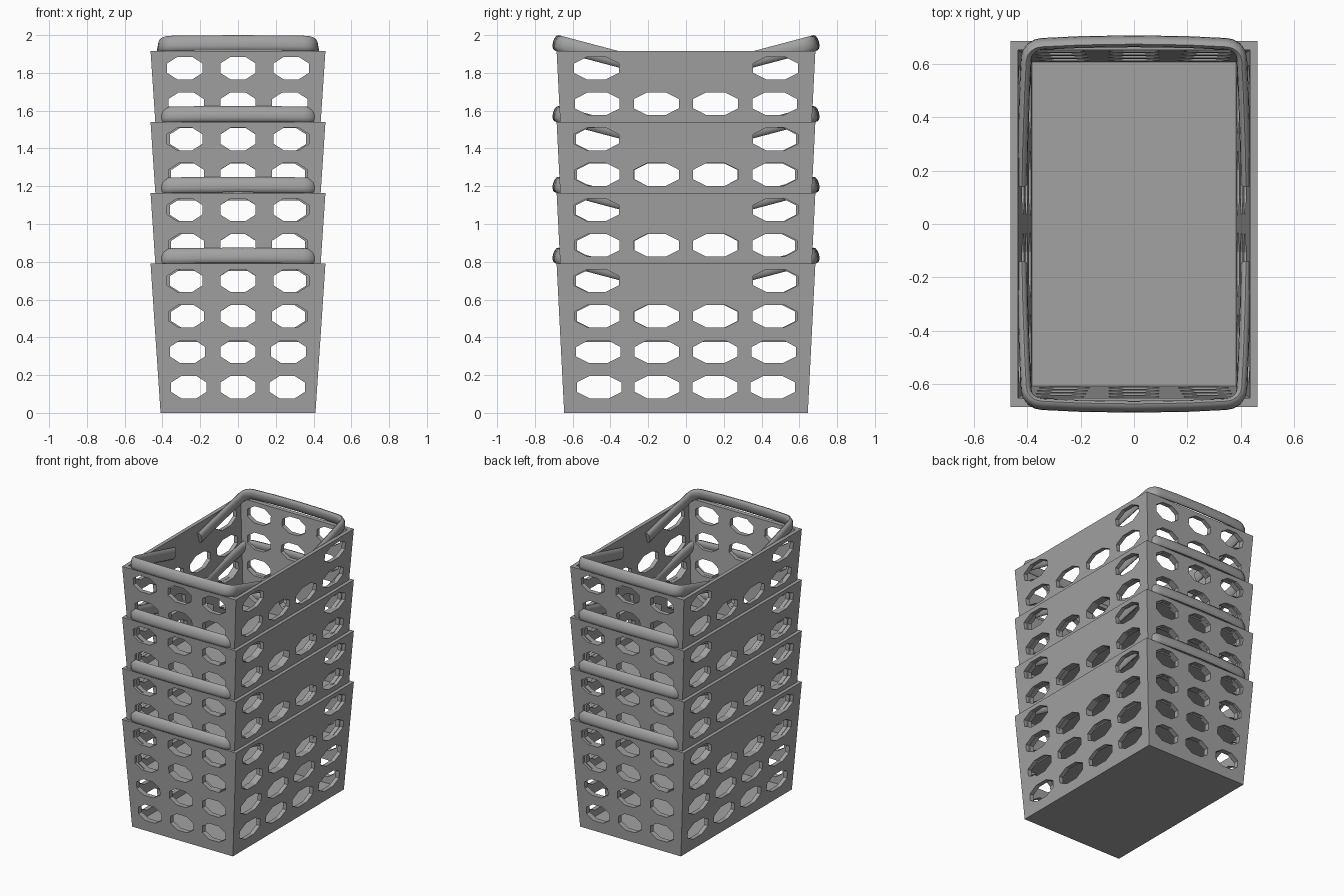
import bpy, bmesh, math
from mathutils import Vector

if "Cube" in bpy.data.objects:
    bpy.data.objects.remove(bpy.data.objects["Cube"], do_unlink=True)

HEIGHT, STEP, COUNT = 0.79, 0.375, 4

plastic = bpy.data.materials.new("grey plastic")
plastic.use_nodes = True
GREY = (0.36, 0.36, 0.36, 1)
plastic.diffuse_color = GREY
plastic.node_tree.nodes["Principled BSDF"].inputs["Base Color"].default_value = GREY


def add_object(name, bm):
    bmesh.ops.recalc_face_normals(bm, faces=bm.faces[:])
    mesh = bpy.data.meshes.new(name)
    bm.to_mesh(mesh)
    bm.free()
    obj = bpy.data.objects.new(name, mesh)
    bpy.context.collection.objects.link(obj)
    return obj


def bridge(bm, a, b):
    n = len(a)
    for i in range(n):
        bm.faces.new((a[i], a[(i + 1) % n], b[(i + 1) % n], b[i]))


def ring(bm, hx, hy, z):
    return [bm.verts.new((sx * hx, sy * hy, z))
            for sx, sy in ((1, 1), (-1, 1), (-1, -1), (1, -1))]


# Tapered open-topped box with thick walls
def make_shell():
    bm = bmesh.new()
    rings = [ring(bm, 0.41, 0.645, 0), ring(bm, 0.463, 0.685, HEIGHT),
             ring(bm, 0.435, 0.653, HEIGHT), ring(bm, 0.382, 0.608, 0.03)]
    for a, b in zip(rings, rings[1:]):
        bridge(bm, a, b)
    bm.faces.new(rings[0])
    bm.faces.new(rings[-1])
    return add_object("basket", bm)


# Eight-sided prism through one wall
def add_hole(bm, along, across, z, half_width, wall, depth=0.065):
    caps = []
    for w in (wall - depth, wall + depth):
        cap = []
        for i in range(8):
            a = math.radians(22.5 + 45 * i)
            u = across + half_width * 1.08 * math.cos(a)
            h = z + 0.065 * math.sin(a)
            cap.append(bm.verts.new((w, u, h) if along == "x" else (u, w, h)))
        caps.append(cap)
        bm.faces.new(cap)
    bridge(bm, *caps)


def make_cutter():
    bm = bmesh.new()
    for row in range(4):
        z = 0.136 + 0.188 * row
        spread = z / HEIGHT
        for side in (-1, 1):
            for i in (-1, 0, 1):
                add_hole(bm, "y", i * (0.255 + 0.03 * spread), z, 0.094, side * 0.665)
            for i in (-1.5, -0.5, 0.5, 1.5):
                if row < 3 or abs(i) > 1:
                    add_hole(bm, "x", i * (0.304 + 0.014 * spread), z, 0.119, side * 0.44)
    return add_object("hole_cutter", bm)


# U-shaped carrying handle: oval section swept along a sloping path
def make_handle(name, side, lift):
    half = [(0.42, 0.15), (0.417, 0.3), (0.41, 0.5), (0.404, 0.62)]
    for i in range(1, 5):
        a = math.radians(22.5 * i)
        half.append((0.344 + 0.06 * math.cos(a), 0.62 + 0.055 * math.sin(a)))
    half += [(0.2, 0.682), (0, 0.685)]
    flat = half + [(-x, y) for x, y in reversed(half[:-1])]
    path = [Vector((x, side * y, lift + 0.834 + (y - 0.685) * 0.265)) for x, y in flat]
    normal = Vector((0, -0.265 * side, 1)).normalized()
    bm = bmesh.new()
    sections = []
    for i, p in enumerate(path):
        tangent = path[min(i + 1, len(path) - 1)] - path[max(i - 1, 0)]
        sideways = tangent.cross(normal).normalized()
        sections.append([bm.verts.new(p + sideways * 0.02 * math.cos(a) + normal * 0.042 * math.sin(a))
                         for a in (math.tau * k / 12 for k in range(12))])
    for a, b in zip(sections, sections[1:]):
        bridge(bm, a, b)
    bm.faces.new(sections[0])
    bm.faces.new(sections[-1])
    handle = add_object(name, bm)
    handle.data.materials.append(plastic)
    return handle


def smooth(obj):
    bpy.ops.object.select_all(action="DESELECT")
    obj.select_set(True)
    bpy.context.view_layer.objects.active = obj
    bpy.ops.object.shade_smooth_by_angle(angle=math.radians(40))


# Cut the holes once, then share the mesh through the stack
basket = make_shell()
cutter = make_cutter()
cut = basket.modifiers.new("holes", "BOOLEAN")
cut.operation, cut.solver, cut.object = "DIFFERENCE", "EXACT", cutter
bpy.context.view_layer.update()
mesh = bpy.data.meshes.new_from_object(basket.evaluated_get(bpy.context.evaluated_depsgraph_get()))
basket.modifiers.clear()
basket.data = mesh
bpy.data.objects.remove(cutter, do_unlink=True)
mesh.materials.clear()
mesh.materials.append(plastic)

for level in range(COUNT):
    lift = level * STEP
    body = basket if level == 0 else bpy.data.objects.new("basket", mesh)
    if level:
        bpy.context.collection.objects.link(body)
    body.name = f"basket_{level + 1}"
    body.location.z = lift
    for side, label in ((-1, "front"), (1, "back")):
        smooth(make_handle(f"{label}_handle_{level + 1}", side, lift))
